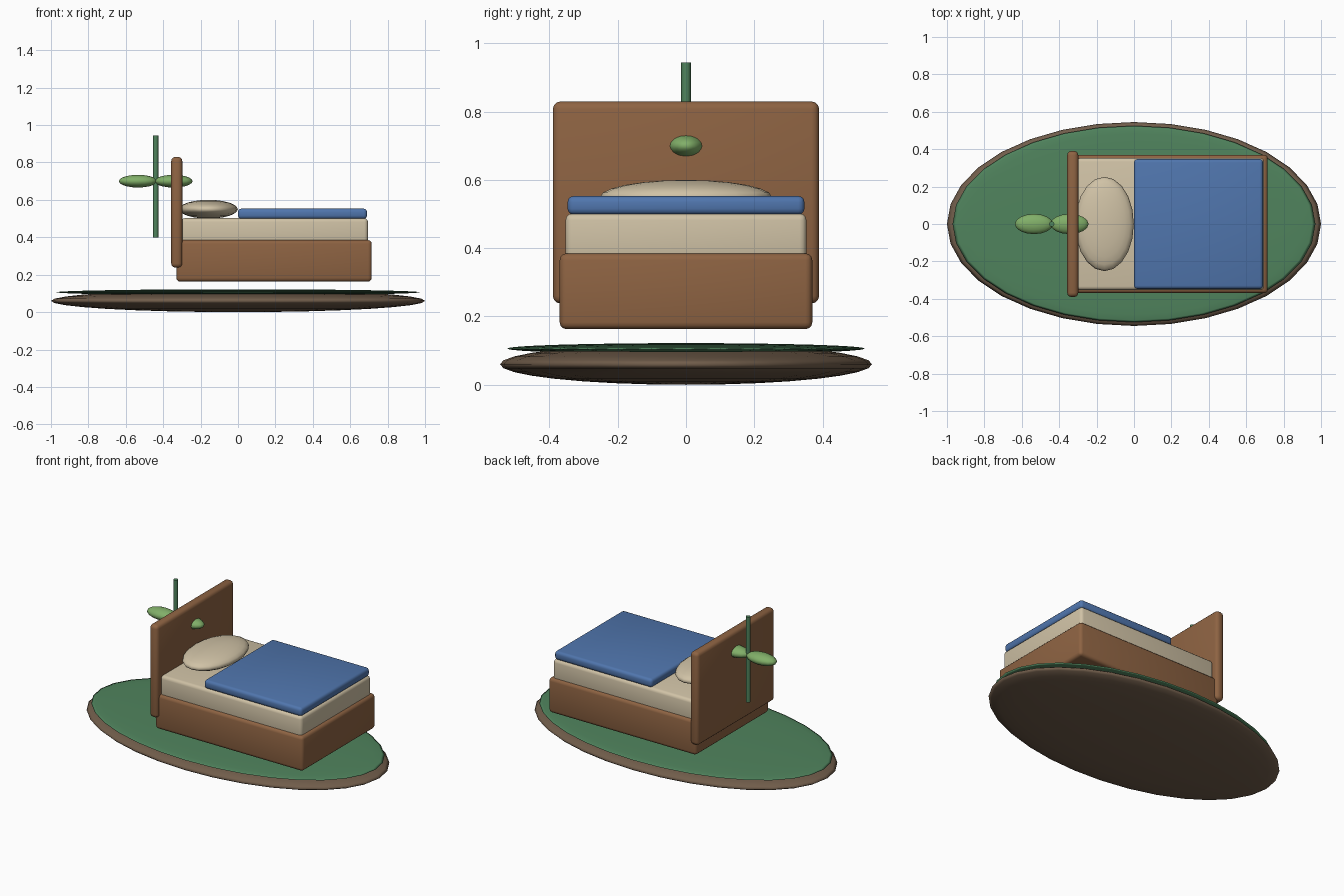
import bpy
import math

if "Cube" in bpy.data.objects:
    bpy.data.objects.remove(bpy.data.objects["Cube"])


def material(name, rgb):
    m = bpy.data.materials.new(name)
    m.diffuse_color = (*rgb, 1)
    m.use_nodes = True
    m.node_tree.nodes["Principled BSDF"].inputs["Base Color"].default_value = m.diffuse_color
    return m


WOOD = material("brown wood", (0.27, 0.125, 0.055))
EARTH = material("dark earth", (0.165, 0.11, 0.07))
GRASS = material("grass green", (0.08, 0.23, 0.11))
CREAM = material("cream linen", (0.63, 0.54, 0.38))
BLUE = material("blue cloth", (0.08, 0.18, 0.42))
LEAF = material("leaf green", (0.22, 0.43, 0.14))


def finish(name, mat):
    ob = bpy.context.object
    ob.name = name
    ob.data.materials.append(mat)
    return ob


def rounded_box(name, lo, hi, bevel, mat):
    bpy.ops.mesh.primitive_cube_add(
        size=1, location=[(a + b) / 2 for a, b in zip(lo, hi)])
    ob = finish(name, mat)
    ob.scale = [b - a for a, b in zip(lo, hi)]
    bpy.ops.object.transform_apply(location=False, rotation=False, scale=True)
    mod = ob.modifiers.new("rounded edges", 'BEVEL')
    mod.width = bevel
    mod.segments = 3
    bpy.ops.object.modifier_apply(modifier=mod.name)
    bpy.ops.object.shade_smooth_by_angle(angle=math.radians(35))


def ellipsoid(name, centre, radii, segments, rings, mat):
    bpy.ops.mesh.primitive_uv_sphere_add(
        segments=segments, ring_count=rings, radius=1, location=centre)
    ob = finish(name, mat)
    ob.scale = radii
    bpy.ops.object.transform_apply(location=False, rotation=False, scale=True)
    bpy.ops.object.shade_smooth()


# Floating ground
ellipsoid("ground_base", (0, 0, 0.06), (1, 0.545, 0.06), 32, 16, EARTH)
ellipsoid("grass_top", (0, 0, 0.106), (0.97, 0.525, 0.016), 32, 16, GRASS)

# Bed
rounded_box("bed_frame", (-0.33, -0.37, 0.163), (0.715, 0.37, 0.385), 0.02, WOOD)
rounded_box("headboard", (-0.357, -0.39, 0.238), (-0.298, 0.39, 0.83), 0.022, WOOD)
rounded_box("mattress", (-0.305, -0.353, 0.35), (0.695, 0.353, 0.502), 0.02, CREAM)
rounded_box("blanket", (0.0, -0.347, 0.498), (0.69, 0.347, 0.553), 0.018, BLUE)
ellipsoid("pillow", (-0.158, 0, 0.55), (0.157, 0.252, 0.05), 20, 12, CREAM)

# Sprig behind the headboard, one leaf pushing through it
bpy.ops.mesh.primitive_cylinder_add(
    vertices=12, radius=0.014, depth=0.545, location=(-0.44, 0, 0.672))
finish("stem", GRASS)
bpy.ops.object.shade_smooth_by_angle(angle=math.radians(35))
for side, label in ((-1, "outer"), (1, "inner")):
    ellipsoid(label + "_leaf", (-0.44 + side * 0.095, 0, 0.7),
              (0.102, 0.054, 0.034), 16, 10, LEAF)
